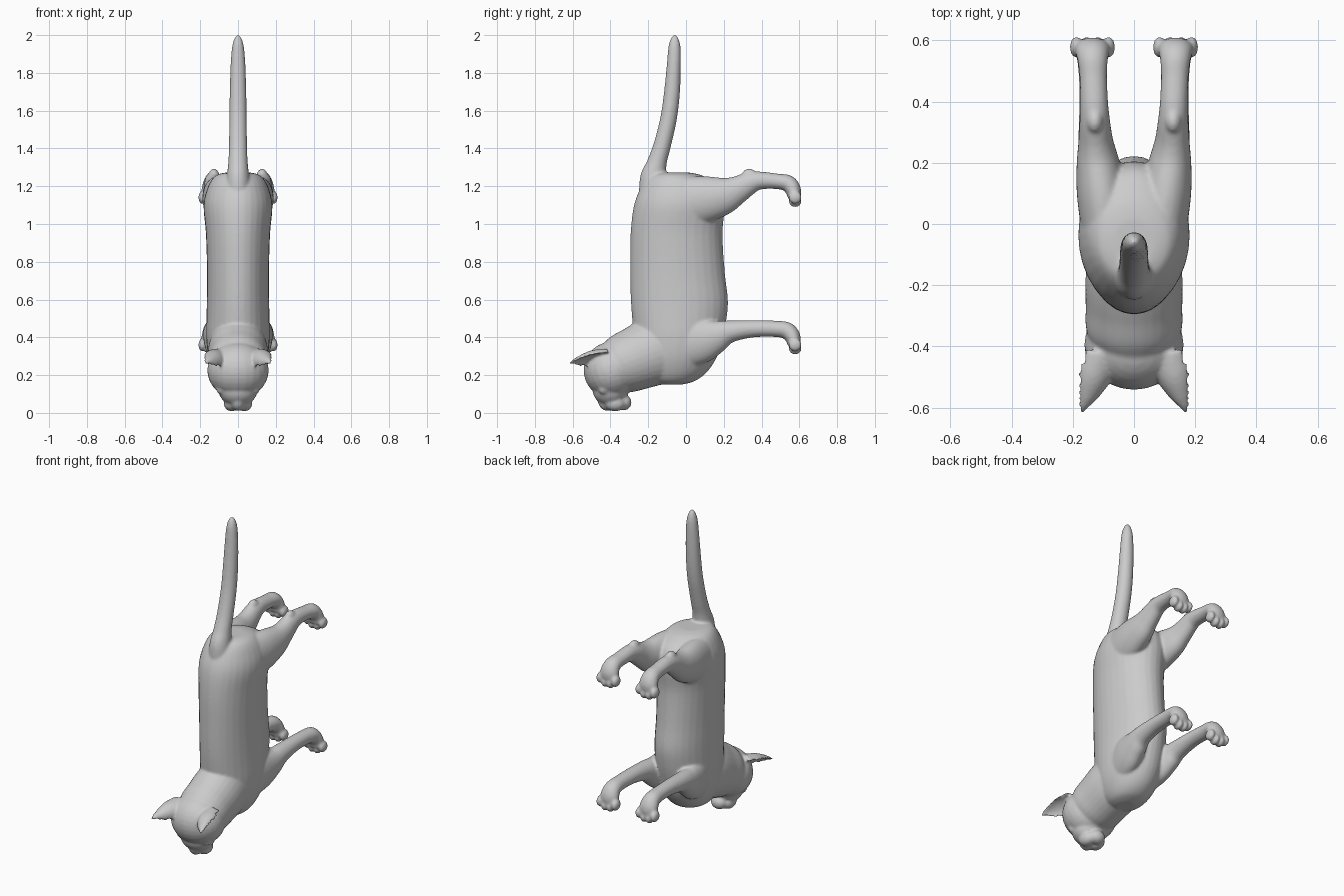
import bpy, bmesh
from math import sin, cos, pi
from mathutils import Vector, Matrix

bm = bmesh.new()


def spline(rows, n=5):
    """Catmull-Rom interpolation through rows of numbers."""
    out = []
    for i in range(len(rows) - 1):
        p0, p1 = rows[max(i - 1, 0)], rows[i]
        p2, p3 = rows[i + 1], rows[min(i + 2, len(rows) - 1)]
        for k in range(n):
            t = k / n
            out.append([0.5 * (2 * b + (c - a) * t + (2 * a - 5 * b + 4 * c - d) * t * t
                               + (3 * b - a - 3 * c + d) * t ** 3)
                        for a, b, c, d in zip(p0, p1, p2, p3)])
    return out + [list(rows[-1])]


def sweep(rows, side=1, dent=None, twist=0.0, fixed=None, segs=32):
    """Closed tube through rows of (x, y, z, half width, half depth)."""
    rows = spline(rows)
    pts = [Vector(r[:3]) for r in rows]
    rings = []
    for i, r in enumerate(rows):
        t = fixed or (pts[min(i + 1, len(pts) - 1)] - pts[max(i - 1, 0)]).normalized()
        v = t.cross(Vector((1, 0, 0))).normalized()
        v = Matrix.Rotation(twist, 3, t) @ v
        u = v.cross(t)
        ring = []
        for k in range(segs):
            a = 2 * pi * k / segs
            s = sin(a)
            if dent is not None and s < 0:
                s *= dent
            p = pts[i] + u * cos(a) * max(r[3], .002) + v * s * max(r[4], .002)
            p.x *= side
            ring.append(bm.verts.new(p))
        rings.append(ring)
    faces = [bm.faces.new(rings[0]), bm.faces.new(rings[-1])]
    for a, b in zip(rings, rings[1:]):
        for k in range(segs):
            j = (k + 1) % segs
            faces.append(bm.faces.new((a[k], a[j], b[j], b[k])))
    bmesh.ops.recalc_face_normals(bm, faces=faces)


def ball(loc, size, tilt=0.0):
    m = Matrix.Translation(loc) @ Matrix.Rotation(tilt, 4, 'X') @ Matrix.Diagonal((*size, 1))
    bmesh.ops.create_uvsphere(bm, u_segments=24, v_segments=16, radius=1, matrix=m)


# Torso, from the rump at the top to the chest at the bottom
sweep([(0, -.06, 1.272, .07, .08), (0, -.05, 1.255, .12, .14), (0, -.03, 1.2, .158, .205),
       (0, -.035, 1.1, .182, .24), (0, -.05, .95, .170, .243), (0, -.045, .75, .164, .25),
       (0, -.035, .6, .165, .257), (0, -.035, .5, .167, .25), (0, -.04, .4, .168, .235),
       (0, -.05, .3, .157, .215), (0, -.06, .22, .13, .175), (0, -.07, .17, .095, .12),
       (0, -.08, .15, .05, .06)], fixed=Vector((0, 0, -1)))

# Tail
sweep([(0, -.15, 1.12, .08, .10), (0, -.17, 1.24, .062, .075), (0, -.155, 1.32, .052, .053),
       (0, -.125, 1.42, .048, .046), (0, -.092, 1.56, .046, .044), (0, -.074, 1.7, .044, .042),
       (0, -.064, 1.85, .039, .037), (0, -.061, 1.94, .031, .032), (0, -.06, 1.985, .018, .019),
       (0, -.06, 2.003, .004, .004)])

# Neck, skull, brow, muzzle, nose and chin
sweep([(0, -.05, .36, .14, .17), (0, -.17, .325, .158, .18), (0, -.27, .285, .158, .168),
       (0, -.35, .255, .155, .155), (0, -.42, .23, .12, .12)])
ball((0, -.395, .225), (.163, .147, .15), .3)
ball((0, -.40, .125), (.105, .095, .09))
ball((0, -.415, .065), (.042, .052, .055), .2)
ball((0, -.33, .055), (.05, .042, .042))
for s in (-1, 1):
    ball((s * .033, -.375, .05), (.043, .055, .042))
    ball((s * .085, -.435, .125), (.03, .03, .028))

for s in (-1, 1):
    # Cupped ear
    sweep([(.11, -.42, .275, .07, .065), (.132, -.49, .272, .062, .06),
           (.152, -.545, .265, .044, .046), (.168, -.585, .26, .024, .03),
           (.177, -.617, .255, .008, .012)], s, dent=-.45, twist=.55)
    # Front leg
    sweep([(.085, -.03, .38, .07, .15), (.105, .08, .385, .072, .125), (.122, .16, .405, .062, .09),
           (.13, .23, .43, .054, .06), (.133, .35, .445, .047, .046), (.135, .47, .445, .045, .043),
           (.136, .535, .435, .05, .045), (.136, .565, .40, .058, .042),
           (.136, .572, .36, .058, .034)], s)
    # Hind leg with thigh and hock
    sweep([(.085, -.03, 1.11, .085, .14), (.105, .1, 1.13, .082, .125), (.118, .2, 1.15, .07, .10),
           (.125, .27, 1.18, .057, .075), (.128, .335, 1.215, .05, .06), (.13, .39, 1.23, .046, .048),
           (.133, .48, 1.226, .045, .041), (.135, .54, 1.215, .05, .044),
           (.136, .567, 1.18, .058, .042), (.136, .572, 1.14, .058, .034)], s)
    ball((s * .128, .335, 1.258), (.028, .04, .035))
    # Toes of both paws
    for z in (.36, 1.14):
        for k, dx in enumerate((-.053, -.018, .018, .053)):
            drop = .018 if k in (1, 2) else 0
            ball((s * .136 + dx, .578, z - drop), (.021, .035, .034))

me = bpy.data.meshes.new("cat_body")
bm.to_mesh(me)
bm.free()
cat = bpy.data.objects.new("cat_body", me)
bpy.context.collection.objects.link(cat)

# Fuse the parts into one smooth skin
fuse = cat.modifiers.new("fuse", 'REMESH')
fuse.mode = 'VOXEL'
fuse.voxel_size = .0075
fuse.use_smooth_shade = True
soft = cat.modifiers.new("soften", 'SMOOTH')
soft.factor = .5
soft.iterations = 7
